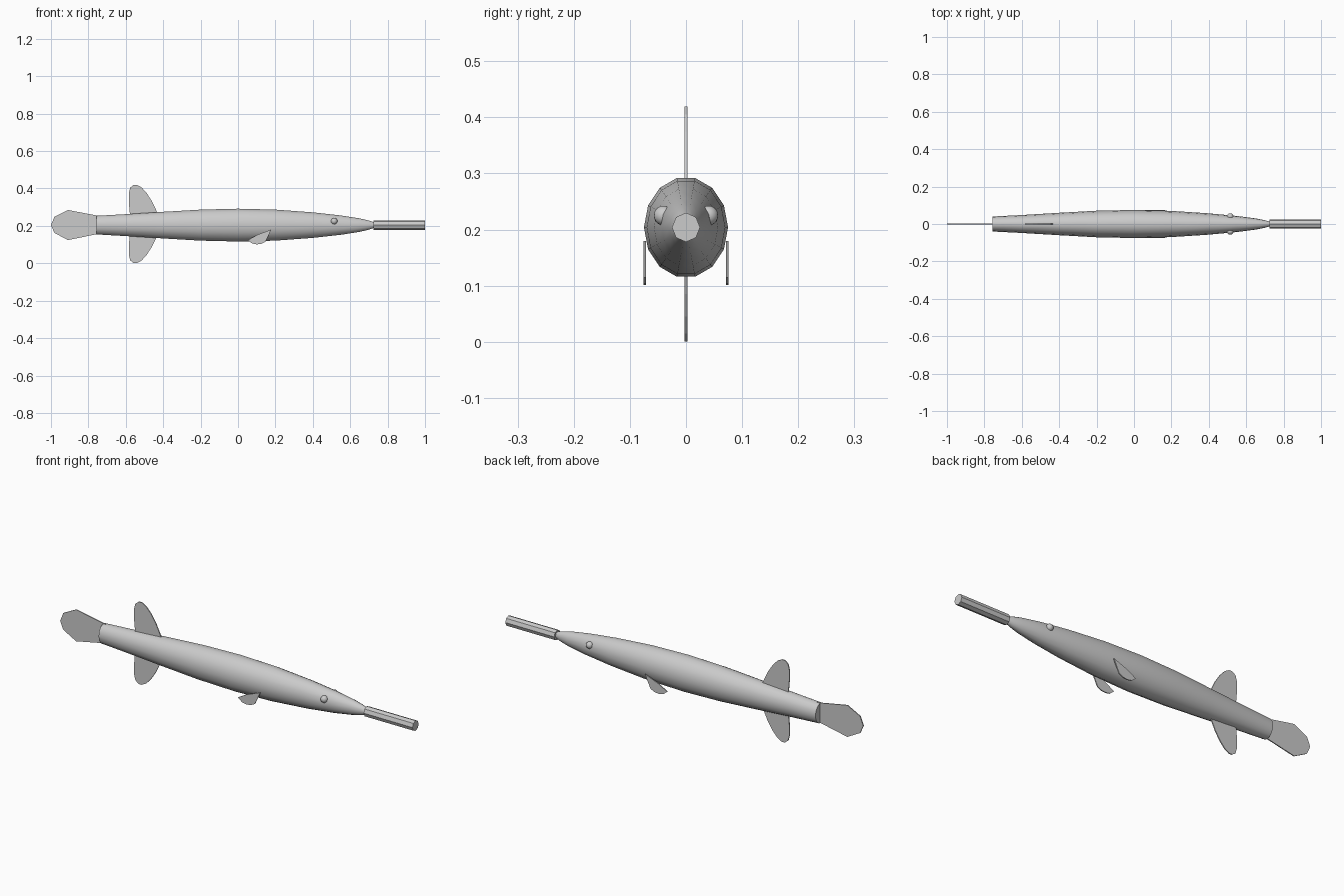
import bpy, bmesh
from math import sin, cos, pi, radians

if "Cube" in bpy.data.objects:
    bpy.data.objects.remove(bpy.data.objects["Cube"])

ZC = 0.204  # height of the body axis


def make_object(name, bm):
    bmesh.ops.recalc_face_normals(bm, faces=bm.faces)
    mesh = bpy.data.meshes.new(name)
    bm.to_mesh(mesh)
    bm.free()
    ob = bpy.data.objects.new(name, mesh)
    bpy.context.collection.objects.link(ob)
    return ob


def smooth(ob, angle):
    bpy.ops.object.select_all(action='DESELECT')
    ob.select_set(True)
    bpy.context.view_layer.objects.active = ob
    bpy.ops.object.shade_smooth_by_angle(angle=radians(angle))


def loft(name, stations, sides, phase):
    """Elliptical rings along x: (x, y radius, z radius)."""
    bm = bmesh.new()
    rings = []
    for x, ry, rz in stations:
        rings.append([bm.verts.new((x, ry * sin(a), ZC + rz * cos(a)))
                      for a in (2 * pi * (i + phase) / sides for i in range(sides))])
    for r, s in zip(rings, rings[1:]):
        for i in range(sides):
            j = (i + 1) % sides
            bm.faces.new((r[i], r[j], s[j], s[i]))
    bm.faces.new(rings[0])
    bm.faces.new(rings[-1])
    return make_object(name, bm)


def plate(name, outline, y=0.0, thick=0.005):
    """Thin upright fin cut from an x-z outline."""
    bm = bmesh.new()
    face = bm.faces.new([bm.verts.new((x, y - thick / 2, z)) for x, z in outline])
    new = bmesh.ops.extrude_face_region(bm, geom=[face])['geom']
    bmesh.ops.translate(bm, vec=(0, thick, 0),
                        verts=[v for v in new if isinstance(v, bmesh.types.BMVert)])
    return make_object(name, bm)


# Body: 14-sided tapered spindle
body = loft("body", [
    (-0.757, 0.040, 0.051), (-0.60, 0.048, 0.060), (-0.40, 0.060, 0.073),
    (-0.20, 0.071, 0.085), (0.0, 0.075, 0.090), (0.20, 0.070, 0.085),
    (0.40, 0.057, 0.070), (0.55, 0.043, 0.053), (0.65, 0.030, 0.037),
    (0.70, 0.020, 0.025), (0.725, 0.013, 0.016)], 14, 0.5)
smooth(body, 40)

# Snout: octagonal tube
loft("snout", [(0.725, 0.025, 0.026), (1.0, 0.025, 0.026)], 8, 0)

# Tail fin
plate("tail_fin", [(-0.74, 0.256), (-0.757, 0.256), (-0.91, 0.285), (-0.982, 0.248),
                   (-1.0, 0.204), (-0.982, 0.163), (-0.91, 0.124),
                   (-0.757, 0.155), (-0.74, 0.155)])

# Upper and lower rear fins, mirrored about the middle height
fin = [(-0.575, 0.23), (-0.584, 0.33), (-0.584, 0.375), (-0.576, 0.405), (-0.558, 0.419),
       (-0.540, 0.419), (-0.515, 0.405), (-0.488, 0.375), (-0.462, 0.335),
       (-0.440, 0.29), (-0.425, 0.255), (-0.425, 0.23)]
plate("upper_fin", fin)
plate("lower_fin", [(x, 0.42 - z) for x, z in fin])

# Side fins and eyes on both sides
side_fin = [(0.177, 0.180), (0.166, 0.155), (0.147, 0.115), (0.125, 0.104),
            (0.10, 0.101), (0.075, 0.106), (0.053, 0.124), (0.105, 0.153)]
for label, s in (("right", -1), ("left", 1)):
    plate(label + "_side_fin", side_fin, y=0.0735 * s)
    bpy.ops.mesh.primitive_uv_sphere_add(segments=16, ring_count=10, radius=0.0175,
                                         location=(0.514, 0.040 * s, 0.225))
    eye = bpy.context.object
    eye.name = label + "_eye"
    smooth(eye, 40)
